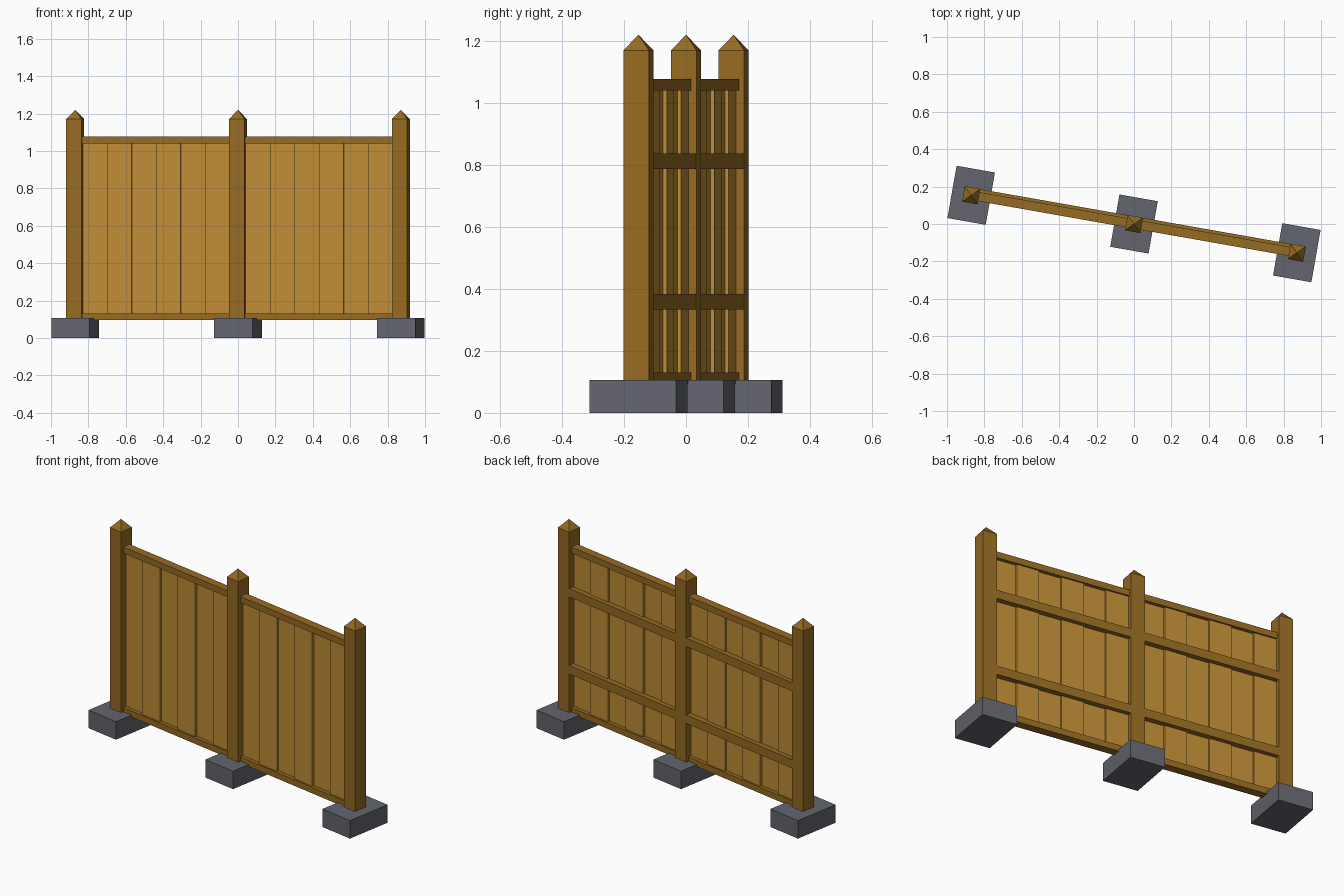
import bpy, bmesh, math
from mathutils import Matrix

cube = bpy.data.objects.get("Cube")
if cube:
    bpy.data.objects.remove(cube, do_unlink=True)

TURN = Matrix.Rotation(math.radians(-10), 4, 'Z')   # whole fence is turned
SPAN = 0.884        # distance between post centres
HALF = 0.0418       # half the post width
BOARDS = 6


def material(name, color):
    m = bpy.data.materials.new(name)
    m.use_nodes = True
    m.diffuse_color = (*color, 1)
    bsdf = next(n for n in m.node_tree.nodes if n.type == 'BSDF_PRINCIPLED')
    bsdf.inputs["Base Color"].default_value = (*color, 1)
    return m


board_wood = material("light_wood", (0.515, 0.262, 0.037))
frame_wood = material("dark_wood", (0.305, 0.147, 0.016))
stone = material("grey_stone", (0.125, 0.130, 0.156))


def box(name, mat, x, y, z, peak=0):
    """Box from (min, max) ranges, with an optional pyramid tip on top."""
    bm = bmesh.new()
    bmesh.ops.create_cube(bm, size=1)
    for v in bm.verts:
        v.co = [lo + (c + 0.5) * (hi - lo) for c, (lo, hi) in zip(v.co, (x, y, z))]
    if peak:
        top = max(bm.faces, key=lambda f: f.calc_center_median().z)
        tip = bmesh.ops.poke(bm, faces=[top])["verts"][0]
        tip.co.z += peak
    bm.normal_update()
    mesh = bpy.data.meshes.new(name)
    bm.to_mesh(mesh)
    bm.free()
    mesh.materials.append(mat)
    obj = bpy.data.objects.new(name, mesh)
    obj.matrix_world = TURN
    bpy.context.collection.objects.link(obj)
    return obj


# Posts with pointed tops on stone footings
for side, cx in (("right", -SPAN), ("middle", 0), ("left", SPAN)):
    box(f"{side}_footing", stone, (cx - 0.104, cx + 0.104), (-0.142, 0.142), (0, 0.106))
    box(f"{side}_post", frame_wood, (cx - HALF, cx + HALF), (-HALF, HALF),
        (0.1, 1.17), peak=0.05)

# Two panels between the posts
for side, start in (("right", -SPAN), ("left", 0)):
    x0, x1 = start + HALF, start + SPAN - HALF

    # Edge rails hold the boards, back rails brace them
    for part, z in (("bottom", (0.095, 0.131)), ("top", (1.041, 1.077))):
        box(f"{side}_{part}_rail", frame_wood, (x0, x1), (-0.0245, 0.0245), z)
    for part, z in (("lower", (0.333, 0.384)), ("upper", (0.787, 0.837))):
        box(f"{side}_{part}_back_rail", frame_wood, (x0, x1), (0.008, 0.0405), z)

    # Boards alternate between a back and a front position
    width = (x1 - x0) / BOARDS
    for i in range(BOARDS):
        shift = 0.006 if i % 2 == 0 else -0.006
        box(f"{side}_board_{i + 1}", board_wood,
            (x0 + i * width, x0 + (i + 1) * width),
            (shift - 0.009, shift + 0.009), (0.125, 1.046))
